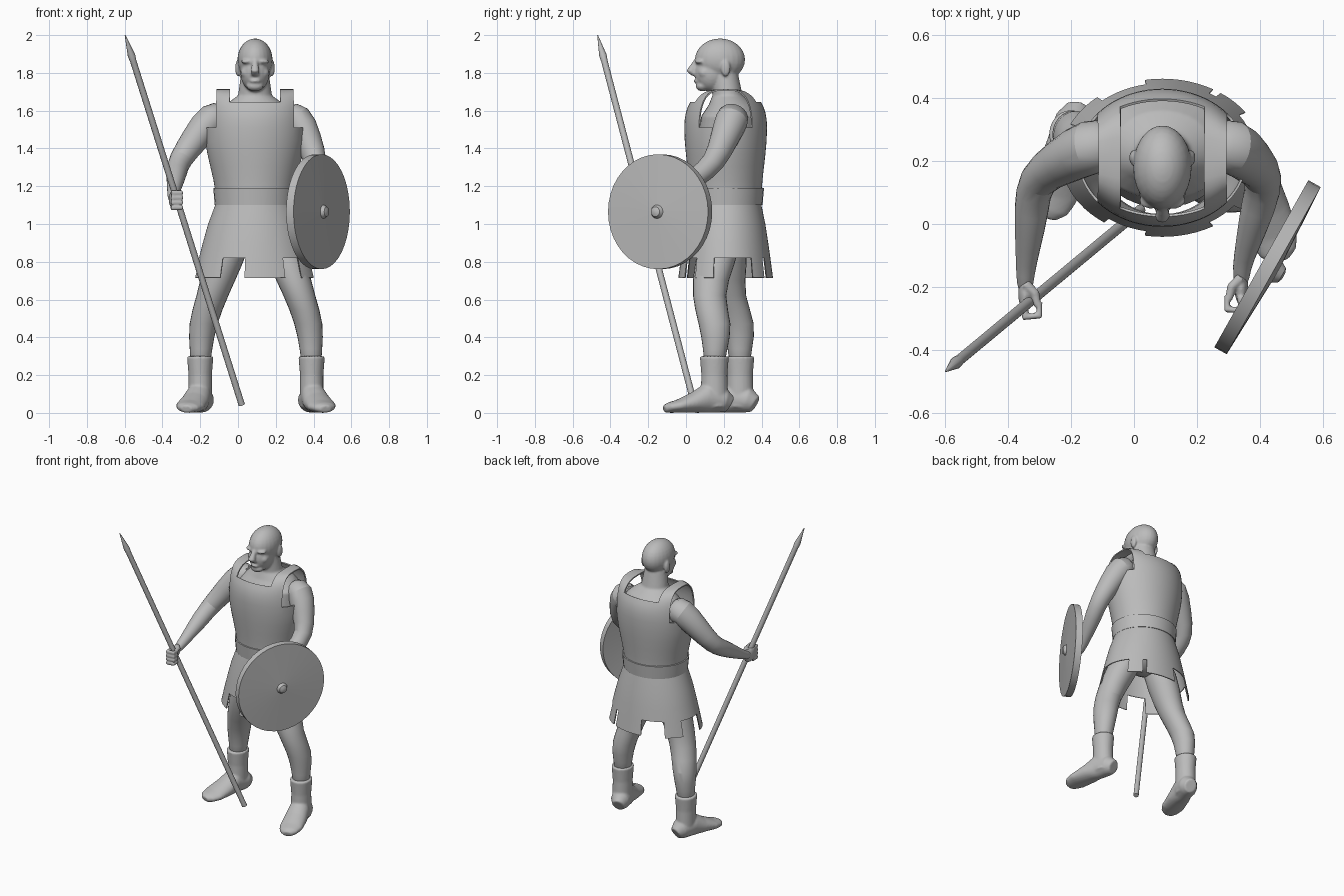
import bpy, bmesh, math
from mathutils import Matrix, Vector

if "Cube" in bpy.data.objects:
    bpy.data.objects.remove(bpy.data.objects["Cube"])

shade = 0.5
grey = bpy.data.materials.new("plain_grey")
grey.use_nodes = True
grey.diffuse_color = (shade, shade, shade, 1)
grey.node_tree.nodes["Principled BSDF"].inputs["Base Color"].default_value = grey.diffuse_color

middle = Vector((.09, .21, 0))
across, depth, up = Vector((1, 0, 0)), Vector((0, 1, 0)), Vector((0, 0, 1))
sides = {"left": 1, "right": -1}


def finish(bm, name, rounded=False, thickness=0, fuse=0):
    """Turn a bmesh into a shaded object; fuse melts overlapping pieces into one skin."""
    bmesh.ops.recalc_face_normals(bm, faces=bm.faces)
    for edge in bm.edges:
        edge.smooth = not edge.is_boundary
    mesh = bpy.data.meshes.new(name)
    bm.to_mesh(mesh)
    bm.free()
    obj = bpy.data.objects.new(name, mesh)
    bpy.context.collection.objects.link(obj)
    mesh.materials.append(grey)
    if thickness:
        solid = obj.modifiers.new("thickness", 'SOLIDIFY')
        solid.thickness, solid.offset = thickness, 0
    if rounded:
        subdivision = obj.modifiers.new("rounding", 'SUBSURF')
        subdivision.levels = subdivision.render_levels = 1
    if fuse:
        skin = obj.modifiers.new("skin", 'REMESH')
        skin.mode, skin.voxel_size, skin.use_smooth_shade = 'VOXEL', fuse, True
        soften = obj.modifiers.new("soften", 'SMOOTH')
        soften.iterations = 4
    bpy.ops.object.select_all(action='DESELECT')
    obj.select_set(True)
    bpy.context.view_layer.objects.active = obj
    bpy.ops.object.shade_smooth_by_angle(angle=math.radians(40))


def loft(rings, bm=None, count=12, axis=None, side=across, caps=True, floor=-1):
    """Skin elliptical rings, each a centre, a width and a height, along a path."""
    bm, rows = bm or bmesh.new(), []
    centres = [Vector(ring[0]) for ring in rings]
    last = len(centres) - 1
    for i, (centre, width, height) in enumerate(rings):
        along = axis or (centres[min(i + 1, last)] - centres[max(i - 1, 0)]).normalized()
        u = (side - along * side.dot(along)).normalized()
        v = along.cross(u)
        row = []
        for k in range(count):
            angle = math.tau * k / count
            point = centres[i] + u * math.cos(angle) * width + v * math.sin(angle) * height
            point.z = max(point.z, floor)
            row.append(bm.verts.new(point))
        rows.append(row)
    for lower, upper in zip(rows, rows[1:]):
        for k in range(count):
            following = (k + 1) % count
            bm.faces.new((lower[k], lower[following], upper[following], upper[k]))
    if caps:
        bm.faces.new(rows[0])
        bm.faces.new(rows[-1])
    return bm


def tube(points, radii, bm=None, **options):
    return loft([(point, r, r) for point, r in zip(points, radii)], bm, **options)


def blob(bm, centre, size):
    place = Matrix.Translation(centre) @ Matrix.Diagonal((*size, 1))
    bmesh.ops.create_uvsphere(bm, u_segments=24, v_segments=16, radius=1, matrix=place)


def on_body(x, y, z):
    return Vector((middle.x + x, y, z))


# Head with face, neck and shoulders
head = bmesh.new()
blob(head, on_body(0, .18, 1.87), (.093, .133, .112))
blob(head, on_body(0, .135, 1.8), (.077, .09, .1))
blob(head, on_body(0, .085, 1.73), (.045, .034, .027))
blob(head, on_body(0, .062, 1.757), (.03, .022, .012))
tube([on_body(0, .055, 1.87), on_body(0, .024, 1.81), on_body(0, .05, 1.785)],
     (.012, .024, .02), head, axis=up)
for s in sides.values():
    blob(head, on_body(s * .035, .075, 1.86), (.04, .028, .013))
    blob(head, on_body(s * .045, .1, 1.8), (.03, .034, .03))
    blob(head, on_body(s * .09, .21, 1.825), (.015, .025, .044))
loft([(on_body(0, .22, 1.35), .21, .17), (on_body(0, .24, 1.57), .22, .16),
      (on_body(0, .24, 1.63), .16, .12), (on_body(0, .22, 1.68), .09, .08),
      (on_body(0, .2, 1.82), .07, .07)], head, count=32, axis=up)
finish(head, "head_and_shoulders", fuse=.007)

# Tunic: widens from waist to chest, then closes over the shoulders
waist, chest, neckline = 1.1, 1.51, 1.65
neck_half, strap_half = .13, .2
levels = []
for i in range(7):
    t = i / 6
    ease = t * t * (3 - 2 * t)
    levels.append((waist + (chest - waist) * t, .2 + .065 * ease, .183 + .032 * ease))
for i in range(1, 10):
    angle = math.pi / 18 * i
    levels.append((chest + .2 * math.sin(angle) ** .9, .265, .215 * max(math.cos(angle), 0) ** .6))
tunic = loft([(middle + up * z, width, height) for z, width, height in levels],
             count=72, axis=up, caps=False)
unwanted = []
for face in tunic.faces:
    centre = face.calc_center_median()
    reach = abs(centre.x - middle.x)
    armhole = centre.z > chest and reach > strap_half
    opening = centre.z > neckline and reach < neck_half
    if armhole or opening:
        unwanted.append(face)
bmesh.ops.delete(tunic, geom=unwanted, context='FACES')
bmesh.ops.remove_doubles(tunic, verts=tunic.verts, dist=.0005)
finish(tunic, "tunic", thickness=.008)

# Belt
belt = loft([(middle + up * waist, .209, .191), (middle + up * 1.19, .217, .199)],
            count=32, axis=up, caps=False)
finish(belt, "belt", thickness=.008)

# Flared skirt whose lowest row keeps only the hanging tabs, given as angles in degrees
tabs = [(35, 55), (62, 102), (130, 155), (190, 235), (260, 300), (320, 345)]
flares = []
for z in (1.12, 1, .9, .82, .715):
    flare = ((1.12 - z) / .4) ** .8
    flares.append((middle + up * z, .2 + .118 * flare, .182 + .065 * flare))
skirt = loft(flares, count=72, axis=up, caps=False)
unwanted = []
for face in skirt.faces:
    centre = face.calc_center_median() - middle
    degrees = math.degrees(math.atan2(centre.y / .24, centre.x / .31)) % 360
    if centre.z < .8 and not any(start < degrees < end for start, end in tabs):
        unwanted.append(face)
bmesh.ops.delete(skirt, geom=unwanted, context='FACES')
finish(skirt, "skirt", thickness=.006)
hips = bmesh.new()
blob(hips, on_body(0, middle.y, 1), (.18, .15, .14))
finish(hips, "hips")


# Legs and boots: knee, calf and ankle are plan positions
def leg(label, knee, calf, ankle):
    s = sides[label]
    hip = on_body(s * .09, middle.y, 1.02)
    knee, calf, ankle = Vector((*knee, .62)), Vector((*calf, .47)), Vector((*ankle, .24))
    path = [hip, hip.lerp(knee, .6), knee, calf, calf.lerp(ankle, .6), ankle]
    widths = (.12, .108, .086, .08, .06, .056)
    heights = (.12, .113, .086, .095, .063, .06)
    finish(loft(list(zip(path, widths, heights)), axis=up), label + "_leg", rounded=True)
    sole = Vector((ankle.x, ankle.y, 0))
    boot = loft([(sole + up * .3, .07, .077), (sole + up * .2, .062, .069),
                 (sole + up * .1, .062, .072), (sole + up * .03, .06, .075)], count=24, axis=up)
    toward_toe = Vector((s * .28, -1, 0)).normalized()
    foot = []
    for reach, width, height in ((-.085, .04, .09), (-.05, .062, .13), (.04, .068, .16),
                                 (.11, .075, .11), (.2, .077, .07), (.25, .06, .055), (.275, .03, .04)):
        foot.append((sole + toward_toe * reach + up * height / 2, width, height / 2))
    loft(foot, boot, count=24, floor=0)
    finish(boot, label + "_boot", fuse=.007)


leg("left", (.325, .11), (.38, .16), (.39, .15))
leg("right", (-.135, .22), (-.19, .285), (-.2, .285))


# Arms and hands with curled fingers
def arm(label, elbow, wrist):
    s = sides[label]
    shoulder, elbow, wrist = on_body(s * .23, .25, 1.57), Vector(elbow), Vector(wrist)
    inward, forward = across * -s, -depth
    palm = wrist + forward * .06 - up * .02
    path = [shoulder + inward * .08, shoulder, shoulder.lerp(elbow, .5), elbow,
            elbow.lerp(wrist, .3), elbow.lerp(wrist, .75), wrist, palm]
    finish(tube(path, (.08, .096, .078, .061, .06, .04, .03, .025), side=depth),
           label + "_arm", rounded=True)
    hand = bmesh.new()
    blob(hand, palm, (.022, .058, .046))
    for finger in range(4):
        knuckle = palm + forward * .03 + up * (.035 - .026 * finger)
        tip = knuckle + inward * .045
        tube([knuckle, knuckle + forward * .045, tip + forward * .04, tip],
             (.014, .014, .013, .01), hand, side=up)
    thumb = palm + up * .035
    tube([thumb - forward * .03, thumb + inward * .03, thumb + inward * .04 + forward * .04],
         (.017, .016, .012), hand, side=up)
    finish(hand, label + "_hand", fuse=.005)


arm("left", (.42, .15, 1.32), (.34, -.14, 1.1))
arm("right", (-.315, .145, 1.33), (-.345, -.16, 1.15))

# Spear with a tapered point
tip, butt = Vector((-.598, -.468, 2)), Vector((.02, .045, .042))
stations = [tip.lerp(butt, t) for t in (0, .055, .07, 1)]
finish(tube(stations, (.002, .02, .017, .017), axis=(butt - tip).normalized()), "spear")

# Round shield with a shallow cone face and a boss
outward = Vector((.87, -.49, 0)).normalized()
centre = Vector((.443, -.148, 1.065))
offsets = (-.02, -.045, 0, .012, .03, .036)
shield = tube([centre + outward * d for d in offsets], (.06, .304, .304, .036, .026, .01),
              count=40, axis=outward, side=up)
finish(shield, "shield")
